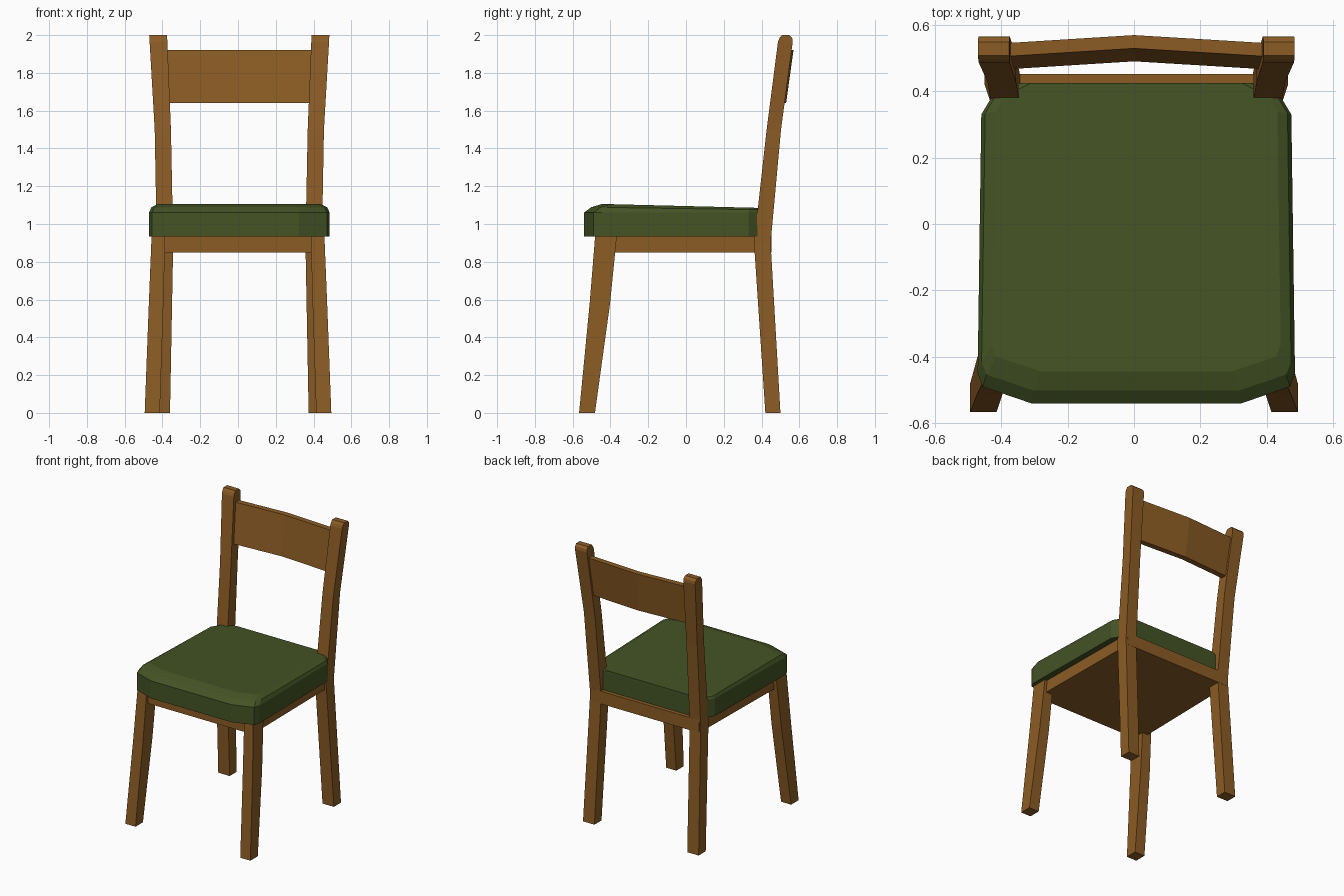
import bpy, bmesh

if "Cube" in bpy.data.objects:
    bpy.data.objects.remove(bpy.data.objects["Cube"])


def material(name, rgb):
    m = bpy.data.materials.new(name)
    m.diffuse_color = (*rgb, 1)
    m.use_nodes = True
    m.node_tree.nodes["Principled BSDF"].inputs["Base Color"].default_value = m.diffuse_color
    return m


WOOD = material("brown wood", (0.26, 0.108, 0.018))
GREEN = material("green fabric", (0.058, 0.087, 0.018))
CX = 0.007  # middle of the seat and back


def loft(name, rings, mat):
    """Skin equal-length rings of points and cap both ends."""
    bm = bmesh.new()
    vs = [[bm.verts.new(p) for p in r] for r in rings]
    n = len(vs[0])
    for a, b in zip(vs, vs[1:]):
        for i in range(n):
            j = (i + 1) % n
            bm.faces.new((a[i], a[j], b[j], b[i]))
    bm.faces.new(vs[0])
    bm.faces.new(vs[-1])
    bmesh.ops.recalc_face_normals(bm, faces=bm.faces)
    me = bpy.data.meshes.new(name)
    bm.to_mesh(me)
    bm.free()
    me.materials.append(mat)
    ob = bpy.data.objects.new(name, me)
    bpy.context.collection.objects.link(ob)
    return ob


def leg(name, sections, cx, side):
    """Rectangular sections: z, inner x, outer x, front y, back y."""
    loft(name, [[(cx + side * x, y, z) for x, y in
                 ((xi, yf), (xo, yf), (xo, yb), (xi, yb))]
                for z, xi, xo, yf, yb in sections], WOOD)


# Legs and back posts
FRONT = [(0, .414, .494, -.566, -.482), (.58, .395, .472, -.510, -.402),
         (.95, .385, .457, -.480, -.365)]
BACK = [(0, .367, .457, .42, .50), (.9, .350, .437, .36, .448),
        (1.5, .362, .448, .427, .503), (1.965, .381, .475, .487, .565),
        (1.985, .382, .476, .495, .562), (2.0, .383, .477, .508, .548)]
for side, word in ((-1, "left"), (1, "right")):
    leg("front_leg_" + word, FRONT, 0, side)
    leg("back_post_" + word, BACK, CX, side)

# Seat frame with closed underside
loft("seat_frame", [[(-.435, -.465, z), (.44, -.465, z), (.43, .452, z), (-.42, .452, z)]
                    for z in (.85, .94)], WOOD)

# Cushion: half outline mirrored, then rings that shrink toward the crown
half = [(.317, -.54), (.463, -.49), (.478, -.45), (.467, .33), (.437, .38), (.35, .425)]
outline = half + [(-x, y) for x, y in reversed(half)]


def cushion_ring(sx, sy, z, slope):
    pts = [(CX + x * sx, .42 + (y - .42) * sy) for x, y in outline]
    return [(x, y, z - slope * (y + .44)) for x, y in pts]


loft("seat_cushion", [cushion_ring(1, 1, .935, 0), cushion_ring(1, 1, 1.06, 0),
                      cushion_ring(.975, .96, 1.088, .015),
                      cushion_ring(.91, .90, 1.106, .025)], GREEN)

# Bent, tilted back rail
loft("back_rail", [[(x, y, 1.64), (x, y + .04, 1.64), (x, y + .079, 1.92), (x, y + .039, 1.92)]
                   for x, y in ((-.40, .465), (0, .49), (.414, .465))], WOOD)
